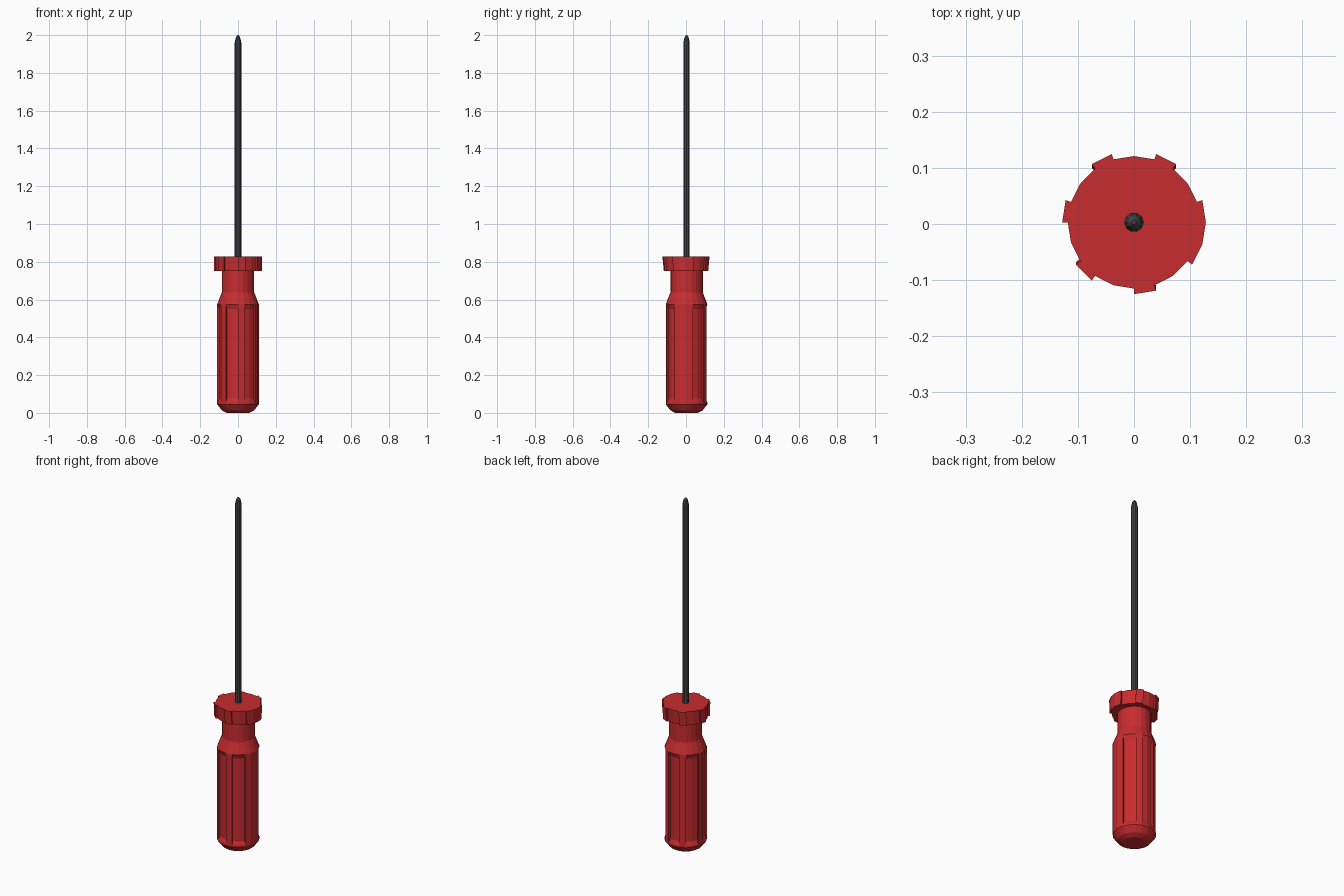
import bpy, bmesh
from math import sin, cos, pi

if "Cube" in bpy.data.objects:
    bpy.data.objects.remove(bpy.data.objects["Cube"])

SEG = 20          # sides of the grip
CY = 0.003        # small offset of the axis
# raised ribs as (first, last) side index, flutes lie between them
RIBS = [(-2, 1), (3, 4), (6, 7), (9, 10), (12, 13), (15, 16)]


def material(name, rgb):
    m = bpy.data.materials.new(name)
    m.diffuse_color = (*rgb, 1)
    m.use_nodes = True
    m.node_tree.nodes["Principled BSDF"].inputs["Base Color"].default_value = m.diffuse_color
    return m


def fluted(z, outer, inner, ysc=1.0):
    """Ring of points with raised ribs and lower flutes between them."""
    pts = []
    for k, (a, b) in enumerate(RIBS):
        nxt = RIBS[(k + 1) % len(RIBS)][0] % SEG
        pts.append((a, inner))
        pts += [(i, outer) for i in range(a, b + 1)]
        pts.append((b, inner))
        pts += [(i, inner) for i in range(b + 1, nxt)]
    return [(r * cos(2 * pi * i / SEG), CY + ysc * r * sin(2 * pi * i / SEG), z)
            for i, r in pts]


def circle(z, r, n):
    return [(r * cos(2 * pi * i / n), CY + r * sin(2 * pi * i / n), z)
            for i in range(n)]


def loft(name, rings, mat):
    bm = bmesh.new()
    vs = [[bm.verts.new(p) for p in ring] for ring in rings]
    n = len(vs[0])
    for lo, hi in zip(vs, vs[1:]):
        for i in range(n):
            j = (i + 1) % n
            bm.faces.new((lo[i], lo[j], hi[j], hi[i]))
    bm.faces.new(vs[0][::-1])
    bm.faces.new(vs[-1])
    bmesh.ops.remove_doubles(bm, verts=bm.verts[:], dist=1e-5)
    bmesh.ops.triangulate(bm, faces=[f for f in bm.faces if len(f.verts) > 4])
    bmesh.ops.recalc_face_normals(bm, faces=bm.faces[:])
    me = bpy.data.meshes.new(name)
    bm.to_mesh(me)
    bm.free()
    me.materials.append(mat)
    ob = bpy.data.objects.new(name, me)
    bpy.context.collection.objects.link(ob)
    return ob


red = material("red_plastic", (0.58, 0.025, 0.028))
steel = material("dark_steel", (0.06, 0.06, 0.065))

# fluted grip with rounded butt and narrow neck: z, rib radius, flute radius
grip = [(0, .06, .06), (.014, .086, .086), (.045, .11, .11), (.055, .11, .11),
        (.075, .11, .1), (.55, .11, .1), (.575, .11, .11), (.637, .086, .086),
        (.76, .086, .086)]
loft("handle_grip", [fluted(*g) for g in grip], red)

# ribbed collar at the top of the neck
loft("handle_collar", [fluted(.75, .128, .118, .94), fluted(.828, .128, .118)], red)

# shaft with tapered tip
shaft = [(.80, .0175), (1.96, .0175), (1.99, .011), (2.0, .004)]
loft("shaft", [circle(z, r, 10) for z, r in shaft], steel)
